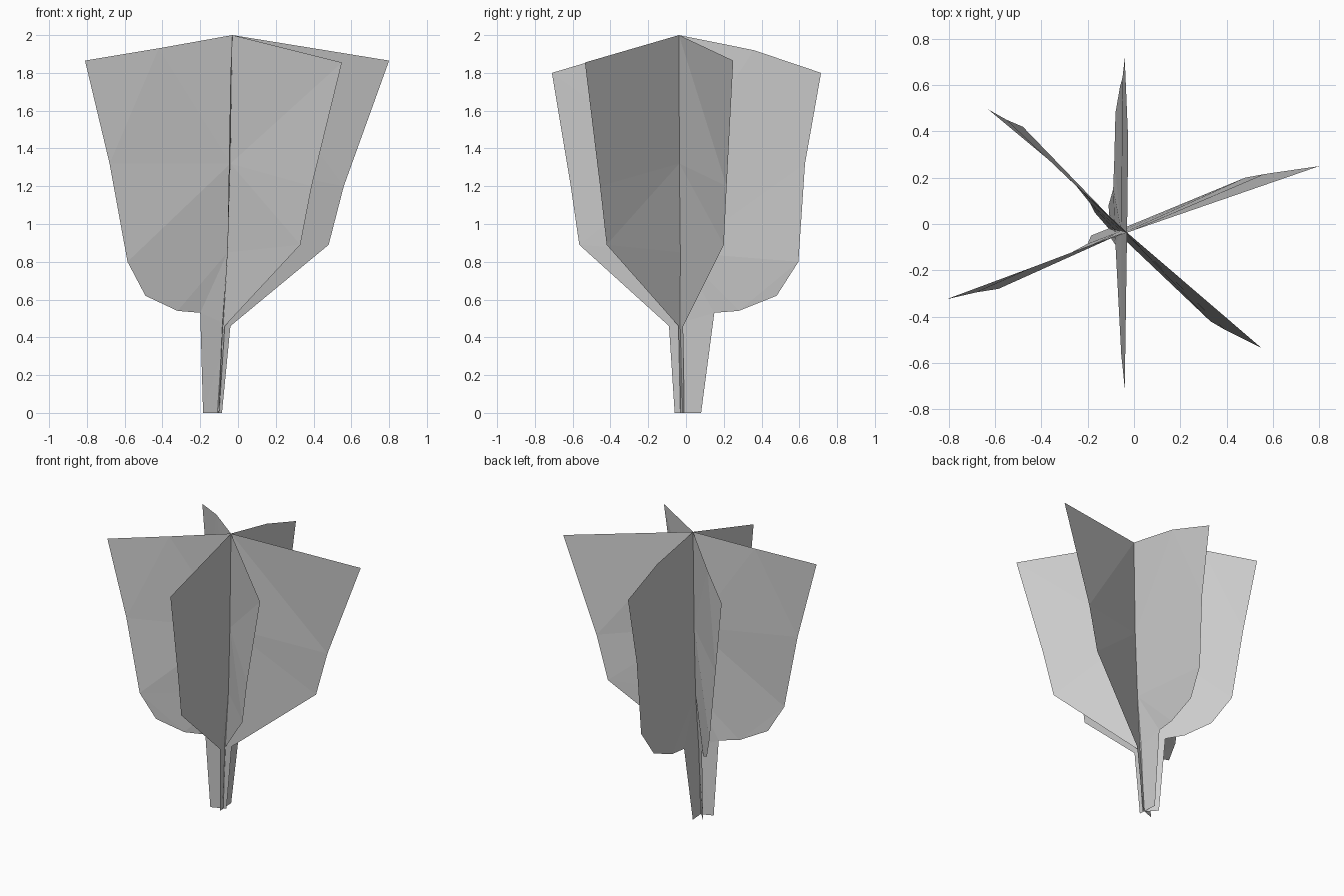
import bpy
import bmesh

cube = bpy.data.objects.get("Cube")
if cube:
    bpy.data.objects.remove(cube, do_unlink=True)

# One flat grey for all leaves
grey = bpy.data.materials.new("leaf grey")
grey.use_nodes = True
colour = (0.6, 0.6, 0.6, 1)
grey.diffuse_color = colour
grey.node_tree.nodes["Principled BSDF"].inputs["Base Color"].default_value = colour

# Heights shared by every leaf below its tip
ROUND_HEIGHTS = (1.32, .8, .62, .54, .53, 0)
SHARP_HEIGHTS = (1.2, .89, .46, 0)

# Leaning spine shared by the three crossed cards
SPINE = ((-.03, -.037, 2), (-.04, -.035, 1.32), (-.055, -.03, .85))


def edge_points(tip_height, heights, plan):
    """Outer edge of a leaf, from its tip down to the foot."""
    return [(x, y, z) for (x, y), z in zip(plan, (tip_height, *heights))]


def crossed_card(name, crest, round_tip, round_plan, sharp_tip, sharp_plan):
    """One folded sheet: a rounded leaf and a pointed leaf sharing a stem."""
    bm = bmesh.new()

    def add(points):
        return [bm.verts.new(p) for p in points]

    top, middle, low = add(SPINE)
    ridge = bm.verts.new(crest)
    tip, side, hip, curve, belly, neck, foot = add(
        edge_points(round_tip, ROUND_HEIGHTS, round_plan))
    point, flank, corner, base, heel = add(
        edge_points(sharp_tip, SHARP_HEIGHTS, sharp_plan))

    panels = (
        (top, ridge, tip, side, middle),        # rounded leaf, upper
        (middle, side, hip, low),               # rounded leaf, middle
        (low, hip, curve, belly, neck, base),   # rounded leaf, lower
        (point, top, middle, flank),            # pointed leaf, upper
        (flank, middle, low, corner),           # pointed leaf, middle
        (corner, low, base),                    # pointed leaf, lower
        (base, neck, foot, heel),               # stem
    )
    for panel in panels:
        bm.faces.new(panel)
    bmesh.ops.triangulate(bm, faces=bm.faces[:])

    mesh = bpy.data.meshes.new(name)
    bm.to_mesh(mesh)
    bm.free()
    mesh.materials.append(grey)
    leaf = bpy.data.objects.new(name, mesh)
    bpy.context.collection.objects.link(leaf)
    return leaf


# Wide card running across the front
crossed_card(
    "wide_leaf_card", (-.42, -.18, 1.93),
    1.865, ((-.81, -.325), (-.68, -.295), (-.585, -.28), (-.49, -.23),
            (-.32, -.15), (-.2, -.085), (-.185, -.05)),
    1.865, ((.8, .25), (.56, .215), (.48, .2), (-.04, -.015), (-.085, -.01)))

# Diagonal card
crossed_card(
    "diagonal_leaf_card", (-.36, .27, 1.93),
    1.85, ((-.63, .495), (-.55, .45), (-.48, .42), (-.39, .32),
           (-.27, .19), (-.19, .09), (-.17, .05)),
    1.855, ((.55, -.535), (.39, -.455), (.33, -.42), (-.07, -.04), (-.1, -.03)))

# Front-to-back card
crossed_card(
    "deep_leaf_card", (-.025, .36, 1.92),
    1.8, ((-.04, .715), (-.05, .63), (-.06, .595), (-.08, .48),
          (-.085, .28), (-.09, .15), (-.11, .08)),
    1.8, ((-.04, -.71), (-.05, -.61), (-.055, -.565), (-.08, -.09), (-.1, -.06)))
